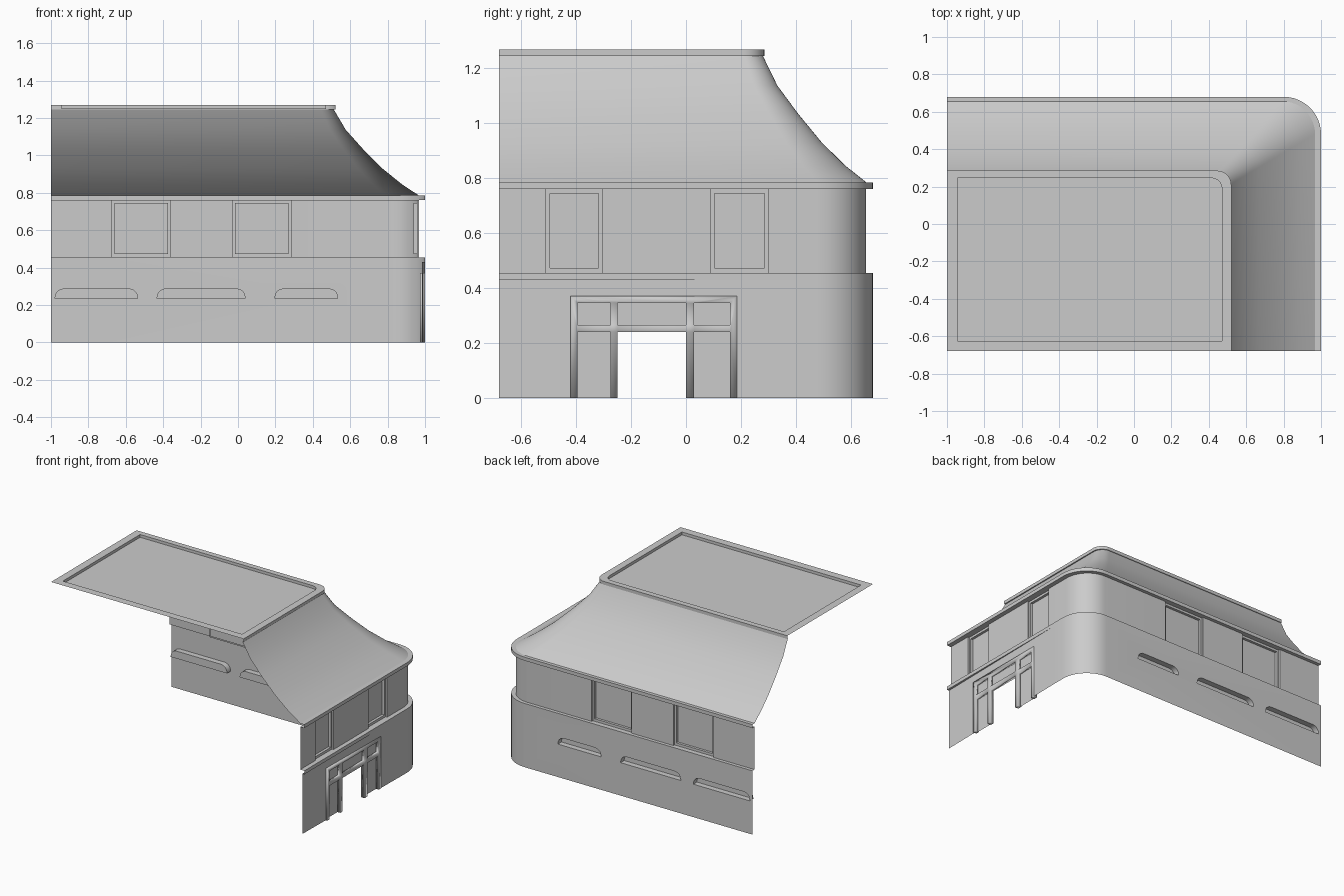
import bpy, bmesh, math
from mathutils import Vector

cube = bpy.data.objects.get("Cube")
if cube:
    bpy.data.objects.remove(cube)

GREY = (0.6, 0.6, 0.6, 1)
mat = bpy.data.materials.new("plain grey")
mat.use_nodes = True
mat.diffuse_color = GREY
mat.node_tree.nodes["Principled BSDF"].inputs["Base Color"].default_value = GREY

LEFT, FRONT = -1.0, -0.68
LEDGE, EAVE, EAVE_TOP, ROOF_TOP, RIM = 0.455, 0.76, 0.785, 1.245, 1.268
OUT = (1.0, 0.68, 0.2)         # x, y, corner radius of the lower wall and eave
INN = (0.968, 0.656, 0.175)    # upper wall
TOP = (0.512, 0.28, 0.07)      # top of the sloping roof
FASCIA = (0.52, 0.285, 0.075)


def finish(name, bm):
    bmesh.ops.remove_doubles(bm, verts=bm.verts, dist=0.0002)
    mesh = bpy.data.meshes.new(name)
    bm.to_mesh(mesh)
    bm.free()
    mesh.materials.append(mat)
    ob = bpy.data.objects.new(name, mesh)
    bpy.context.collection.objects.link(ob)
    bpy.ops.object.select_all(action='DESELECT')
    ob.select_set(True)
    bpy.context.view_layer.objects.active = ob
    bpy.ops.object.shade_smooth_by_angle(angle=math.radians(30))
    return ob


def arc(shape, n=12):
    x, y, r = shape
    return [(x - r + r * math.sin(a), y - r + r * math.cos(a))
            for a in (math.pi / 2 * i / n for i in range(n + 1))]


def run(shape):
    """Whole wall line: along the back, round the corner, along the right side."""
    return [(LEFT, shape[1])] + arc(shape) + [(shape[0], FRONT)]


def loft(bm, rings):
    """Rings are (plan points, height) pairs, joined in order."""
    rows = [[bm.verts.new((x, y, z)) for x, y in pts] for pts, z in rings]
    for a, b in zip(rows, rows[1:]):
        for i in range(len(a) - 1):
            bm.faces.new((a[i], b[i], b[i + 1], a[i + 1]))


def back(shape):
    return lambda u, z, d: Vector((u, shape[1] - d, z))


def right(shape):
    return lambda u, z, d: Vector((shape[0] - d, u, z))


def rect(u0, u1, z0, z1):
    return [(u0, z0), (u1, z0), (u1, z1), (u0, z1)]


def fill(bm, place, d, *loops):
    """Flat face with holes, facing outward."""
    normal = place(0, 0, 0) - place(0, 0, 1)
    edges = []
    for loop in loops:
        vs = [bm.verts.new(place(u, v, d)) for u, v in loop]
        edges += [bm.edges.new((vs[i - 1], vs[i])) for i in range(len(vs))]
    res = bmesh.ops.triangle_fill(bm, use_beauty=True, use_dissolve=False,
                                  edges=edges, normal=normal)
    for f in res["geom"]:
        if isinstance(f, bmesh.types.BMFace):
            f.normal_update()
            if f.normal.dot(normal) < 0:
                f.normal_flip()


def sides(bm, place, loop, d0, d1):
    """Walls of a recess, facing its middle."""
    n = len(loop)
    mid = place(sum(p[0] for p in loop) / n, sum(p[1] for p in loop) / n, d0)
    for p, q in zip(loop, loop[1:] + loop[:1]):
        f = bm.faces.new([bm.verts.new(place(*c)) for c in
                          ((*p, d0), (*q, d0), (*q, d1), (*p, d1))])
        f.normal_update()
        if f.normal.dot(mid - f.calc_center_median()) < 0:
            f.normal_flip()


def window(bm, place, u0, u1):
    hole = rect(u0, u1, LEDGE, EAVE)
    pane = rect(u0 + 0.014, u1 - 0.014, LEDGE + 0.018, EAVE - 0.016)
    sides(bm, place, hole, 0, 0.012)
    fill(bm, place, 0.012, hole, pane)
    sides(bm, place, pane, 0.012, 0.03)
    fill(bm, place, 0.03, pane)


# Lower wall: back with shallow niches, corner, tapering right side with door gap
bm = bmesh.new()
niches = []
for u0, u1 in ((-0.98, -0.535), (-0.435, 0.04), (0.195, 0.535)):
    r, z0, z1 = 0.048, 0.235, 0.288
    loop = [(u0, z0), (u1, z0)]
    for c, start in ((u1 - r, 0), (u0 + r, 90)):
        loop += [(c + r * math.cos(math.radians(start + k)),
                  z1 - r + r * math.sin(math.radians(start + k))) for k in range(0, 91, 18)]
    niches.append(loop)
place = back(OUT)
fill(bm, place, 0, rect(LEFT, OUT[0] - OUT[2], 0, LEDGE), *niches)
for loop in niches:
    sides(bm, place, loop, 0, 0.04)
    fill(bm, place, 0.04, loop)
BAND_END, BAND_Z = 0.4, 0.43
loft(bm, [(arc(OUT) + [(OUT[0], BAND_END)], z) for z in (0, LEDGE)])


def taper(y):
    return (OUT[0] - 0.016 * (BAND_END - y) / (BAND_END - FRONT), y)


DOOR0, DOOR1, DOOR_Z = -0.42, 0.185, 0.37
for y0, y1, z0 in ((BAND_END, DOOR1, 0), (DOOR1, DOOR0, DOOR_Z), (DOOR0, FRONT, 0)):
    loft(bm, [([taper(y0), taper(y1)], z) for z in (z0, BAND_Z)])
band = [(OUT[0], BAND_END), (OUT[0], FRONT)]
loft(bm, [([taper(BAND_END), taper(FRONT)], BAND_Z), (band, BAND_Z), (band, LEDGE)])
loft(bm, [(run(OUT), LEDGE), (run(INN), LEDGE)])
finish("lower_wall", bm)

# Door surround with open doorway, side lights and transoms
place = right(OUT)
bays = ((-0.395, -0.275), (-0.25, 0.0), (0.03, 0.16))
outline = [(DOOR0, 0)]
for a, b in bays:
    outline += [(a, 0), (a, 0.24), (b, 0.24), (b, 0)]
outline += [(DOOR1, 0), (DOOR1, DOOR_Z), (DOOR0, DOOR_Z)]
bm = bmesh.new()
fill(bm, place, 0, outline, *[rect(a, b, 0.265, 0.345) for a, b in bays])
frame = finish("door_frame", bm)
solid = frame.modifiers.new("depth", 'SOLIDIFY')
solid.thickness = 0.028
solid.offset = -1
bm = bmesh.new()
for i, (a, b) in enumerate(bays):
    fill(bm, place, 0.022, rect(a, b, 0.265, 0.345))
    if i != 1:
        fill(bm, place, 0.022, rect(a, b, 0, 0.24))
finish("door_panels", bm)

# Upper wall with recessed windows
bm = bmesh.new()
glazing = bmesh.new()
loft(bm, [(arc(INN), LEDGE), (arc(INN), EAVE)])
for place, start, end, spans in (
        (back(INN), LEFT, INN[0] - INN[2], ((-0.675, -0.36), (-0.03, 0.285))),
        (right(INN), FRONT, INN[1] - INN[2], ((-0.51, -0.305), (0.09, 0.3)))):
    marks = [start] + [u for s in spans for u in s] + [end]
    for u0, u1 in zip(marks[::2], marks[1::2]):
        fill(bm, place, 0, rect(u0, u1, LEDGE, EAVE))
    for u0, u1 in spans:
        window(glazing, place, u0, u1)
finish("upper_wall", bm)
finish("windows", glazing)

# Eave moulding
bm = bmesh.new()
loft(bm, [(run(INN), EAVE), (run(OUT), EAVE), (run(OUT), EAVE_TOP), (run(INN), EAVE_TOP)])
finish("eave", bm)

# Concave sloping roof
bm = bmesh.new()
rings = []
for f, z in ((0, EAVE_TOP), (0.2, 0.845), (0.43, 0.93), (0.66, 1.035),
             (0.86, 1.137), (1, ROOF_TOP)):
    rings.append((run([a + (b - a) * f for a, b in zip(INN, TOP)]), z))
loft(bm, rings)
finish("sloping_roof", bm)

# Flat roof: fascia, raised rim and sunken deck
bm = bmesh.new()
loft(bm, [(run(TOP), ROOF_TOP), (run(FASCIA), ROOF_TOP), (run(FASCIA), RIM)])


def deck(u, v, d):
    return Vector((u, v, RIM - d))


well = [(-0.945, 0.245)] + arc((0.47, 0.245, 0.055)) + [(0.47, -0.625), (-0.945, -0.625)]
fill(bm, deck, 0, run(FASCIA) + [(LEFT, FRONT)], well)
sides(bm, deck, well, 0, 0.02)
fill(bm, deck, 0.02, well)
finish("flat_roof", bm)
